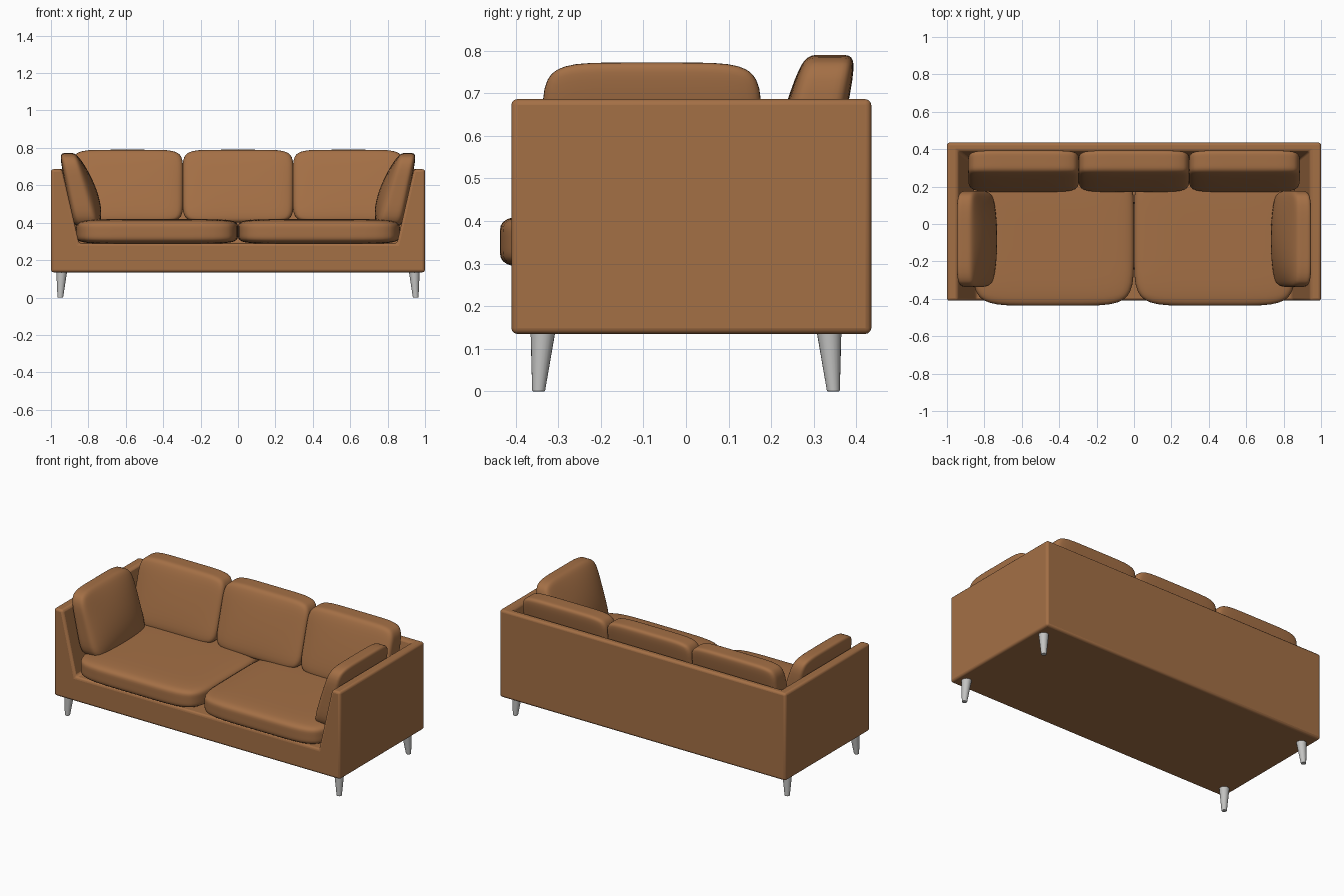
import bpy, bmesh, math
from mathutils import Vector

cube = bpy.data.objects.get("Cube")
if cube:
    bpy.data.objects.remove(cube, do_unlink=True)


def make_material(name, rgb, rough):
    mat = bpy.data.materials.new(name)
    mat.use_nodes = True
    mat.diffuse_color = (*rgb, 1)
    bsdf = mat.node_tree.nodes["Principled BSDF"]
    bsdf.inputs["Base Color"].default_value = (*rgb, 1)
    bsdf.inputs["Roughness"].default_value = rough
    return mat


leather = make_material("tan_leather", (0.37, 0.16, 0.06), 0.6)
metal = make_material("grey_metal", (0.55, 0.55, 0.54), 0.4)


def finish(name, bm, mat, bevel=0, angle=40):
    bmesh.ops.recalc_face_normals(bm, faces=bm.faces[:])
    mesh = bpy.data.meshes.new(name)
    bm.to_mesh(mesh)
    bm.free()
    mesh.materials.append(mat)
    obj = bpy.data.objects.new(name, mesh)
    bpy.context.collection.objects.link(obj)
    if bevel:
        mod = obj.modifiers.new("soft_edges", "BEVEL")
        mod.width, mod.segments = bevel, 3
    bpy.ops.object.select_all(action="DESELECT")
    obj.select_set(True)
    bpy.context.view_layer.objects.active = obj
    bpy.ops.object.shade_smooth_by_angle(angle=math.radians(angle))
    return obj


def pillow(name, quad, lo, hi, along="x", side=1, bulge=0.0, p=7):
    """Rounded box: quad section (back low, front low, front high, back high) run along an axis."""
    a, b, c, d = (Vector(q) for q in quad)
    bm = bmesh.new()
    bmesh.ops.create_cube(bm, size=2)
    bmesh.ops.subdivide_edges(bm, edges=bm.edges[:], cuts=15, use_grid_fill=True)
    for vert in bm.verts:
        # crowd the grid toward the edges, then round it off
        q = [math.sin(k * math.pi / 2) for k in vert.co]
        size = sum(abs(k) ** p for k in q) ** (1 / p)
        u, v, w = (k / size for k in q)
        if w > 0:
            w *= 1 + bulge * (1 - u * u) * (1 - v * v)
        s, t = (w + 1) / 2, (v + 1) / 2
        sec = a.lerp(b, s).lerp(d.lerp(c, s), t)
        run = lo + (hi - lo) * (u + 1) / 2
        x, y = (run, sec.x) if along == "x" else (sec.x, run)
        vert.co = (side * x, y, sec.y)
    return finish(name, bm, leather, angle=80)


# Body: one shell with sloping inner arms and back, open at the front
W, FRONT, BACK, LOW, TOP, SEAT = 1.0, -0.41, 0.435, 0.135, 0.686, 0.29
bm = bmesh.new()
left, right = [], []
for sgn, row in ((1, left), (-1, right)):
    for x, y, z in ((W, FRONT, LOW), (W, BACK, LOW), (W, BACK, TOP), (W, FRONT, TOP),
                    (0.94, FRONT, TOP), (0.94, 0.39, TOP), (0.85, 0.32, SEAT), (0.85, FRONT, SEAT)):
        row.append(bm.verts.new((sgn * x, y, z)))
for row in (left, right):
    bm.faces.new(row[:4])         # outer side
    bm.faces.new(row[4:])         # inner arm
for i, j in ((0, 1), (1, 2), (5, 6), (6, 7)):      # underside, back, inner back, deck
    bm.faces.new((left[i], left[j], right[j], right[i]))
for loop in ((0, 3, 4, 7), (2, 3, 4, 5)):          # U-shaped front and top rims
    bm.faces.new([left[i] for i in loop] + [right[i] for i in reversed(loop)])
finish("sofa_body", bm, leather, bevel=0.014)

# Seat cushions, arm cushions
for side, word in ((1, "left"), (-1, "right")):
    pillow(word + "_seat_cushion",
           ((0.31, 0.29), (0.31, 0.422), (-0.437, 0.418), (-0.437, 0.285)),
           0.0, 0.865, side=side, p=6)
    pillow(word + "_arm_cushion",
           ((0.878, 0.375), (0.735, 0.375), (0.86, 0.772), (0.957, 0.772)),
           -0.337, 0.177, along="y", side=side, bulge=0.7, p=6)

# Back cushions
for i, word in enumerate(("right", "middle", "left")):
    mid = (i - 1) * 0.59
    pillow(word + "_back_cushion",
           ((0.33, 0.40), (0.16, 0.40), (0.275, 0.79), (0.402, 0.79)),
           mid - 0.297, mid + 0.297, bulge=0.1)

# Tapered legs leaning toward the corners
for sx, lr in ((1, "left"), (-1, "right")):
    for sy, fb in ((-1, "front"), (1, "back")):
        bm = bmesh.new()
        bmesh.ops.create_cone(bm, cap_ends=True, segments=20, radius1=0.015, radius2=0.03, depth=0.15)
        for v in bm.verts:
            foot = v.co.z < 0
            v.co += Vector((sx * (0.95 if foot else 0.942), sy * (0.346 if foot else 0.335), 0.075))
        finish(f"{fb}_{lr}_leg", bm, metal, bevel=0.003)
